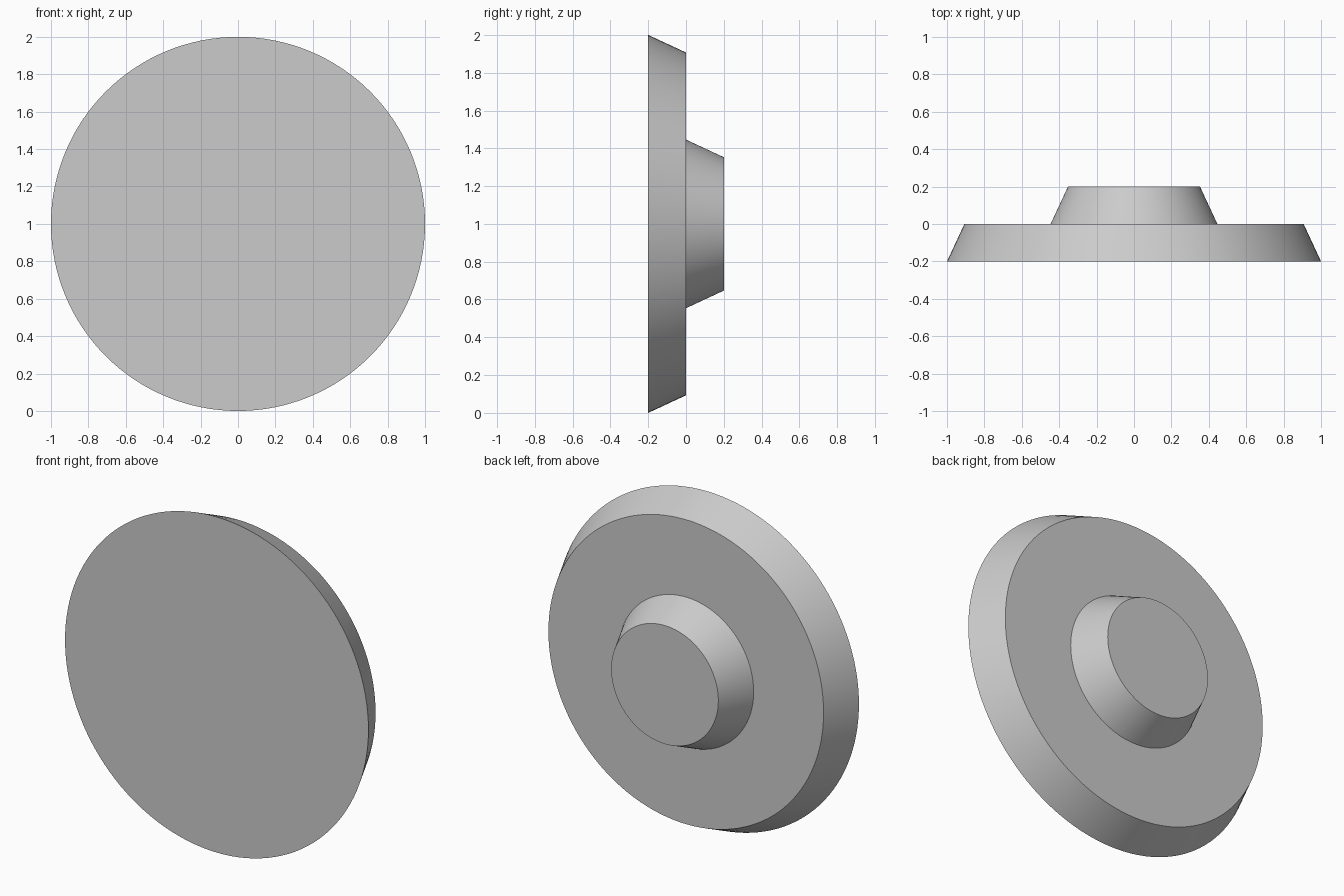
import bpy
import math

cube = bpy.data.objects.get("Cube")
if cube:
    bpy.data.objects.remove(cube, do_unlink=True)

# Single plain grey
GREY = (0.6, 0.6, 0.6, 1.0)
grey = bpy.data.materials.new("plain_grey")
grey.use_nodes = True
grey.diffuse_color = GREY
bsdf = next(n for n in grey.node_tree.nodes if n.type == "BSDF_PRINCIPLED")
bsdf.inputs["Base Color"].default_value = GREY

STEP = 0.2      # thickness of each tier
TAPER = 0.093   # radius lost across one tier


def tapered_tier(name, front_radius, front_y):
    """Truncated cone whose wide end faces the front (-y)."""
    bpy.ops.mesh.primitive_cone_add(
        vertices=128, radius1=front_radius, radius2=front_radius - TAPER,
        depth=STEP, location=(0, front_y + STEP / 2, 1),
        rotation=(-math.pi / 2, 0, 0))
    tier = bpy.context.object
    tier.name = name
    tier.data.materials.append(grey)
    bpy.ops.object.shade_smooth_by_angle(angle=math.radians(30))
    return tier


# Wide front disc and the small raised hub on its back
tapered_tier("disc", 1.0, -STEP)
tapered_tier("hub", 0.446, 0.0)
